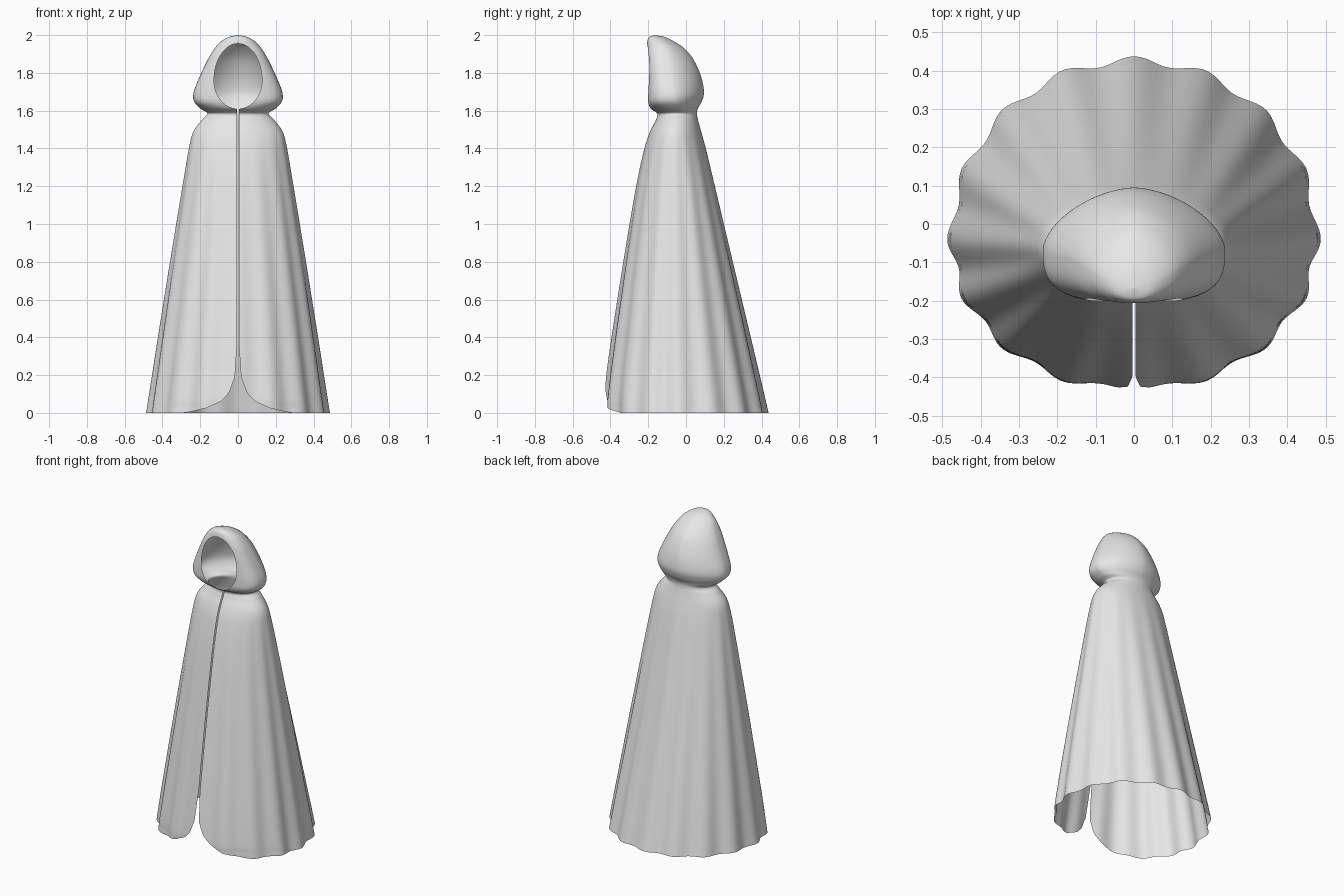
import bpy, bmesh, math

if "Cube" in bpy.data.objects:
    bpy.data.objects.remove(bpy.data.objects["Cube"])

# Profile from hem to crown: height, half width, front y, back y, y of widest point
PROFILE = [
    (0.00, 0.487, -0.442, 0.437, -0.04),
    (0.03, 0.482, -0.441, 0.430, -0.04),
    (0.10, 0.471, -0.437, 0.414, -0.04),
    (0.35, 0.432, -0.402, 0.355, -0.045),
    (0.80, 0.360, -0.332, 0.248, -0.05),
    (1.20, 0.294, -0.264, 0.153, -0.055),
    (1.40, 0.260, -0.220, 0.105, -0.06),
    (1.49, 0.236, -0.190, 0.080, -0.06),
    (1.55, 0.192, -0.160, 0.064, -0.055),
    (1.585, 0.162, -0.152, 0.058, -0.055),
    (1.612, 0.200, -0.188, 0.063, -0.06),
    (1.65, 0.233, -0.203, 0.084, -0.065),
    (1.70, 0.234, -0.205, 0.095, -0.07),
    (1.78, 0.203, -0.206, 0.080, -0.08),
    (1.87, 0.160, -0.207, 0.040, -0.095),
    (1.93, 0.124, -0.207, -0.010, -0.115),
    (1.965, 0.092, -0.205, -0.060, -0.135),
    (1.99, 0.050, -0.196, -0.112, -0.155),
    (2.00, 0.0, -0.168, -0.168, -0.168),
]
# Half width of the slit where the front corners of the hem curve away
CORNER = [(0, 0.30), (0.01, 0.24), (0.025, 0.17), (0.06, 0.095),
          (0.106, 0.048), (0.19, 0.016), (0.38, 0.004)]
STEPS, COLS = 9, 72


def spline(a, b, c, d, t):
    return 0.5 * (2*b + (c - a)*t + (2*a - 5*b + 4*c - d)*t*t
                  + (3*b - a - 3*c + d)*t**3)


def ramp(z, lo, hi):
    t = min(1, max(0, (z - lo) / (hi - lo)))
    return t * t * (3 - 2 * t)


def opening(z):
    """Half width of the gap at the front: hem corners, slit, then face hole."""
    if z >= 1.955:
        return 0.0
    for (z0, x0), (z1, x1) in zip(CORNER, CORNER[1:]):
        if z <= z1:
            return x0 + (x1 - x0) * max(0, z - z0) / (z1 - z0)
    dz = (z - 1.76) / (0.195 if z > 1.76 else 0.15)
    return max(0.004, 0.127 * math.sqrt(max(0, 1 - dz * dz)))


def half_ring(z, w, yf, yb, yw):
    """Right half of one horizontal section, from the front gap to the back."""
    hood = ramp(z, 1.58, 1.65)
    nf = 2 + hood * (1 - 0.7 * ramp(z, 1.88, 1.98))
    nb = 2 - 0.3 * hood
    ratio = min(1, opening(z) / w) if w > 1e-4 else 0
    t0 = math.asin(ratio ** (nf / 2))
    fold = 0.022 * max(0, (1.48 - z) / 1.48) ** 0.6
    pts = []
    for j in range(COLS + 1):
        t = t0 + (math.pi - t0) * j / COLS
        n, ry = (nf, yf - yw) if t < math.pi / 2 else (nb, yb - yw)
        k = 1 - fold * (1 - math.cos(16 * t))
        x = k * w * max(0, math.sin(t)) ** (2 / n)
        y = yw + k * ry * abs(math.cos(t)) ** (2 / n)
        pts.append((0 if j == COLS else x, y, z))
    return pts


# Smoothly interpolated sections
rows = []
last = len(PROFILE) - 1
for i in range(last):
    keys = [PROFILE[min(last, max(0, i + o))] for o in (-1, 0, 1, 2)]
    for s in range(STEPS):
        rows.append([spline(*vals, s / STEPS) for vals in zip(*keys)])
rows.append(list(PROFILE[-1]))

# Cloak with hood: half surface lofted through the sections
bm = bmesh.new()
grid = [[bm.verts.new(p) for p in half_ring(*r)] for r in rows]
for a, b in zip(grid, grid[1:]):
    for j in range(COLS):
        bm.faces.new((a[j], a[j + 1], b[j + 1], b[j]))
bmesh.ops.remove_doubles(bm, verts=bm.verts, dist=0.00005)
for f in bm.faces:
    f.smooth = True
mesh = bpy.data.meshes.new("hooded_cloak")
bm.to_mesh(mesh)
bm.free()
cloak = bpy.data.objects.new("hooded_cloak", mesh)
bpy.context.collection.objects.link(cloak)

# Left half
mirror = cloak.modifiers.new("left_half", 'MIRROR')
mirror.use_clip = True
mirror.merge_threshold = 0.0005

# Grey cloth
cloth = bpy.data.materials.new("grey_cloth")
cloth.diffuse_color = (0.8, 0.8, 0.8, 1)
cloth.use_nodes = True
cloth.node_tree.nodes["Principled BSDF"].inputs["Base Color"].default_value = cloth.diffuse_color
mesh.materials.append(cloth)
